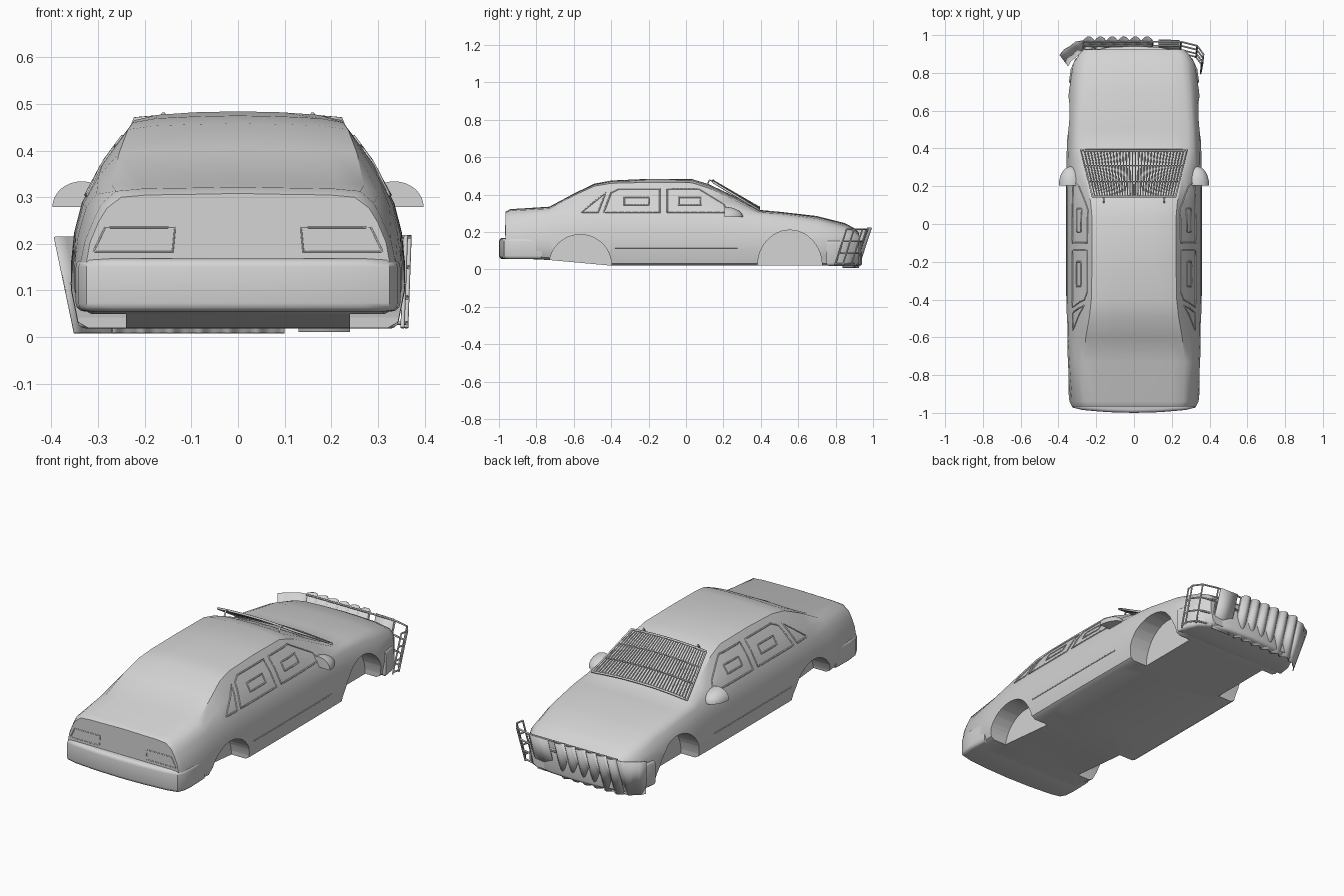
import bpy, bmesh, math
from mathutils import Vector
from mathutils.bvhtree import BVHTree

cube = bpy.data.objects.get("Cube")
if cube:
    bpy.data.objects.remove(cube, do_unlink=True)

grey = bpy.data.materials.new("primer_grey")
grey.use_nodes = True
grey.diffuse_color = (0.66, 0.66, 0.66, 1)
grey.node_tree.nodes["Principled BSDF"].inputs["Base Color"].default_value = (0.66, 0.66, 0.66, 1)


def activate(ob):
    bpy.ops.object.select_all(action="DESELECT")
    ob.select_set(True)
    bpy.context.view_layer.objects.active = ob


def finish(name, bm, angle=35):
    bmesh.ops.recalc_face_normals(bm, faces=bm.faces)
    me = bpy.data.meshes.new(name)
    bm.to_mesh(me)
    bm.free()
    ob = bpy.data.objects.new(name, me)
    bpy.context.collection.objects.link(ob)
    me.materials.append(grey)
    activate(ob)
    bpy.ops.object.shade_smooth_by_angle(angle=math.radians(angle))
    return ob


def tubes(name, paths, r, closed=False):
    cu = bpy.data.curves.new(name, "CURVE")
    cu.dimensions = "3D"
    cu.bevel_depth = r
    cu.bevel_resolution = 1
    cu.use_fill_caps = True
    for path in paths:
        sp = cu.splines.new("POLY")
        sp.points.add(len(path) - 1)
        for p, co in zip(sp.points, path):
            p.co = (*co, 1)
        sp.use_cyclic_u = closed
    ob = bpy.data.objects.new(name, cu)
    bpy.context.collection.objects.link(ob)
    cu.materials.append(grey)
    activate(ob)
    bpy.ops.object.convert(target="MESH")
    return ob


# Body shell: cross-sections lofted from tail to nose
# y, half width, floor, belt x, belt z, roof edge x, roof edge z, top z
STATIONS = [
    (-.965, .325, .06, .300, .245, .250, .300, .308),
    (-.94, .338, .06, .308, .255, .262, .313, .322),
    (-.73, .350, .05, .325, .280, .270, .325, .335),
    (-.60, .354, .038, .332, .285, .255, .395, .405),
    (-.49, .356, .028, .334, .287, .236, .445, .458),
    (-.40, .357, .02, .335, .288, .226, .460, .475),
    (-.20, .358, .02, .335, .288, .222, .465, .484),
    (.03, .358, .02, .335, .288, .222, .463, .483),
    (.12, .358, .02, .335, .287, .230, .435, .456),
    (.27, .357, .02, .333, .284, .260, .365, .385),
    (.39, .356, .02, .330, .280, .285, .305, .318),
    (.50, .354, .02, .325, .270, .282, .298, .308),
    (.70, .345, .02, .315, .240, .270, .272, .285),
    (.85, .322, .02, .300, .205, .250, .232, .247),
    (.90, .290, .02, .275, .190, .240, .205, .220),
    (.925, .265, .03, .250, .175, .215, .185, .195),
]


def section(y, w, floor, bx, bz, rx, rz, top):
    half = [(w - .035, floor), (w - .014, floor + .012), (w, .10), (w, .16),
            ((w + bx) / 2 + .005, (.16 + bz) / 2), (bx, bz),
            ((bx + rx) / 2 + .006, (bz + rz) / 2 + .004), (rx, rz),
            (rx * .78, rz + (top - rz) * .6), (rx * .42, top - .002)]
    pts = [(0, floor)] + half + [(0, top)] + [(-x, z) for x, z in reversed(half)]
    return [(x, y, z) for x, z in pts]


bm = bmesh.new()
rings = [[bm.verts.new(p) for p in section(*s)] for s in STATIONS]
for a, b in zip(rings, rings[1:]):
    for i in range(len(a)):
        j = (i + 1) % len(a)
        bm.faces.new((a[i], a[j], b[j], b[i]))
bm.faces.new(rings[0])
bm.faces.new(rings[-1])
body = finish("body_shell", bm)
tree = BVHTree.FromObject(body, bpy.context.evaluated_depsgraph_get())

# Wheel wells cut into both sides
for cy, ry, rz in ((-.565, .167, .166), (.555, .172, .19)):
    for s in (1, -1):
        bpy.ops.mesh.primitive_cylinder_add(vertices=48, radius=1, depth=.22,
                                            location=(s * .35, cy, .02), rotation=(0, math.pi / 2, 0))
        cutter = bpy.context.object
        cutter.scale = (rz, ry, 1)
        cutter.hide_render = True
        mod = body.modifiers.new("wheel_well", "BOOLEAN")
        mod.operation = "DIFFERENCE"
        mod.solver = "EXACT"
        mod.object = cutter
        activate(body)
        bpy.ops.object.modifier_apply(modifier=mod.name)
        bpy.data.objects.remove(cutter, do_unlink=True)
while len(body.data.materials) > 1:
    body.data.materials.pop()
activate(body)
bpy.ops.object.shade_smooth_by_angle(angle=math.radians(35))


# Bumpers: rounded prisms wrapping each end
def bumper(name, outline, z0, z1):
    bm = bmesh.new()
    loop = outline + [(-x, y) for x, y in reversed(outline) if x]
    base = bm.faces.new([bm.verts.new((x, y, z0)) for x, y in loop])
    ext = bmesh.ops.extrude_face_region(bm, geom=[base])["geom"]
    for v in ext:
        if isinstance(v, bmesh.types.BMVert):
            v.co.z = z1
    rims = [e for e in bm.edges if abs(e.verts[0].co.z - e.verts[1].co.z) < 1e-5]
    bmesh.ops.bevel(bm, geom=rims, offset=.018, segments=3, affect="EDGES", profile=.5)
    finish(name, bm, 45)


bumper("rear_bumper", [(.345, -.77), (.348, -.88), (.342, -.94), (.325, -.972), (.27, -.985),
                       (.14, -.996), (0, -1)], .055, .168)
bumper("front_bumper", [(.345, .75), (.335, .82), (.31, .875), (.26, .91), (.14, .935), (0, .942)], .018, .155)

# Door mirrors: quarter domes with flat back and base
for side, s in (("left", 1), ("right", -1)):
    bm = bmesh.new()
    bmesh.ops.create_uvsphere(bm, u_segments=24, v_segments=16, radius=1)
    for axis in ((0, 1, 0), (0, 0, 1)):
        cut = bmesh.ops.bisect_plane(bm, geom=bm.verts[:] + bm.edges[:] + bm.faces[:], plane_co=(0, 0, 0),
                                     plane_no=axis, clear_inner=True)
        bmesh.ops.edgeloop_fill(bm, edges=[e for e in cut["geom_cut"] if isinstance(e, bmesh.types.BMEdge)])
    for v in bm.verts:
        v.co = Vector((s * (.335 + v.co.x * .063), .205 + v.co.y * .1, .279 + v.co.z * .055))
    finish(side + "_mirror", bm)


# Raised lines laid on the shell
def on_shell(a, z, s, tail=False):
    start, way = (Vector((a, -2, z)), Vector((0, 1, 0))) if tail else (Vector((2 * s, a, z)), Vector((-s, 0, 0)))
    return tree.ray_cast(start, way)[0]


def trace(corners, s, tail=False, closed=True, n=8):
    ends = corners[1:] + corners[:1] if closed else corners[1:]
    pts = [(p[0] + (q[0] - p[0]) * k / n, p[1] + (q[1] - p[1]) * k / n)
           for p, q in zip(corners, ends) for k in range(n)]
    return [h for h in (on_shell(a, z, s, tail) for a, z in pts) if h]


FRONT_PANE = [(-.1, .305), (-.1, .43), (.07, .43), (.2, .35), (.23, .305)]
REAR_PANE = [(-.44, .305), (-.40, .41), (-.36, .43), (-.14, .43), (-.14, .305)]
QUARTER_PANE = [(-.56, .305), (-.43, .41), (-.47, .305)]
FRONT_SLOT = [(-.04, .345), (-.04, .385), (.08, .385), (.08, .345)]
REAR_SLOT = [(-.33, .345), (-.33, .385), (-.2, .385), (-.2, .345)]
for side, s in (("left", 1), ("right", -1)):
    tubes(side + "_window_trim", [trace(c, s) for c in (FRONT_PANE, REAR_PANE, QUARTER_PANE)], .004, True)
    tubes(side + "_window_slots", [trace(c, s) for c in (FRONT_SLOT, REAR_SLOT)], .004, True)
    tubes(side + "_side_molding", [trace([(-.38, .115), (.37, .115)], s, closed=False)], .003)
    lamp = [(s * .135, .235), (s * .285, .235), (s * .31, .183), (s * .14, .183)]
    tubes(side + "_tail_lamp_trim", [trace(lamp, s, True)], .002, True)


# Windshield grille: frame, close-set bars and roof brackets
def glass(u, t):
    x = u * (.22 + .06 * t)
    return (x, .145 + .245 * t, .476 - .142 * t - .2 * x * x)


us = [i / 10 - 1 for i in range(21)]
frame = [glass(u, 0) for u in us] + [glass(u, 1) for u in reversed(us)]
tubes("grille_frame", [frame], .006, True)
tubes("grille_bars", [[glass(-1 + 2 * i / 33, 0), glass(-1 + 2 * i / 33, 1)] for i in range(1, 33)], .0032)
tubes("grille_crossbars", [[glass(u, t) for u in us] for t in (.33, .67)], .003)
tubes("grille_brackets", [[(x, .115, .455), (x, .125, .478), glass(x / .22, .02)] for x in (-.16, .16)], .005)


# Ram guard: leaning sheets and an open pipe frame
def sheet(name, top, bottom, z0=.008, z1=.222):
    bm = bmesh.new()
    hi = [bm.verts.new((x, y, z1)) for x, y in top]
    lo = [bm.verts.new((x, y, z0)) for x, y in bottom]
    for i in range(len(hi) - 1):
        bm.faces.new((lo[i], lo[i + 1], hi[i + 1], hi[i]))
    ob = finish(name, bm)
    mod = ob.modifiers.new("thickness", "SOLIDIFY")
    mod.thickness = .004


def scallops(x0, x1, count, y, steps=6):
    total = count * steps
    return [(x0 + (x1 - x0) * i / total, y + .022 * abs(math.sin(math.pi * i / steps)))
            for i in range(total + 1)]


def lean(points, amount=.07):
    return [(x, y - amount) for x, y in points]


ribs = scallops(-.27, .1, 6, .972)
sheet("ribbed_guard", ribs, lean(ribs))
wing_top = [(-.27, .972), (-.31, .966), (-.34, .942), (-.37, .925), (-.395, .895)]
wing_low = [(-.27, .9), (-.295, .9), (-.315, .88), (-.335, .865), (-.352, .838)]
sheet("wing_guard", wing_top, wing_low, .008, .214)
flat = [(.13, .974), (.24, .97)]
sheet("flat_guard", flat, lean(flat), .012, .218)

rail = [(-.27, .964), (.1, .966), (.25, .966), (.335, .945), (.368, .9), (.36, .86)]


def at(p, z):
    return (p[0] - .008 * (1 - z / .22), p[1] - .07 * (1 - z / .22), z)


tubes("guard_rails", [[at(p, z) for p in rail] for z in (.215, .15, .085, .03)], .0045)
tubes("guard_posts", [[at(p, .02), at(p, .218)] for p in rail[1:]], .0045)
tubes("guard_mounts", [[(x, .85, .07), (x, .925, .07)] for x in (-.2, .2)], .01)
